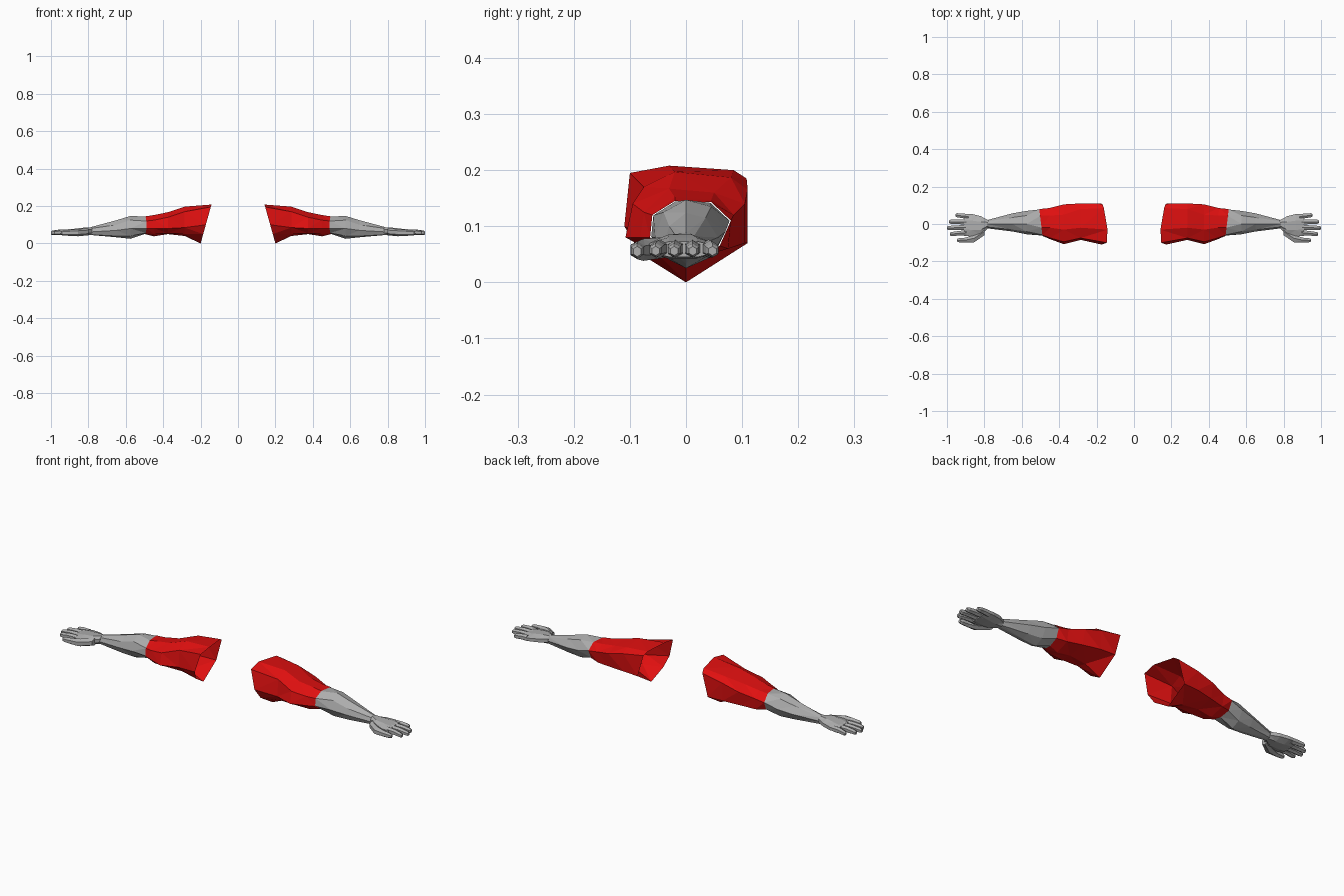
import bpy, bmesh, math

if "Cube" in bpy.data.objects:
    bpy.data.objects.remove(bpy.data.objects["Cube"])


def material(name, rgb):
    m = bpy.data.materials.new(name)
    m.diffuse_color = (*rgb, 1)
    m.use_nodes = True
    m.node_tree.nodes["Principled BSDF"].inputs["Base Color"].default_value = m.diffuse_color
    return m


RED = material("red cloth", (0.74, 0.005, 0.005))
GREY = material("grey skin", (0.42, 0.42, 0.42))


def loft(name, rings, mat, cap_start=False, cap_end=False):
    """Skin matching rings of points and mirror the part to the other arm."""
    bm = bmesh.new()
    loops = [[bm.verts.new(p) for p in ring] for ring in rings]
    n = len(loops[0])
    for a, b in zip(loops, loops[1:]):
        for i in range(n):
            j = (i + 1) % n
            bm.faces.new((a[i], a[j], b[j], b[i]))
    if cap_start:
        bm.faces.new(loops[0])
    if cap_end:
        bm.faces.new(loops[-1])
    bmesh.ops.triangulate(bm, faces=[f for f in bm.faces if len(f.verts) == 4])
    bmesh.ops.recalc_face_normals(bm, faces=bm.faces)
    me = bpy.data.meshes.new(name)
    bm.to_mesh(me)
    bm.free()
    me.materials.append(mat)
    ob = bpy.data.objects.new(name, me)
    bpy.context.collection.objects.link(ob)
    mod = ob.modifiers.new("other arm", 'MIRROR')
    mod.use_mirror_merge = False
    return ob


def section(x, pts, lean=0.0):
    return [(x + lean * y, y, z) for y, z in pts]


def oval(x, cy, cz, hw, hh, n=8):
    """Flattened polygon section across the arm."""
    k = 1 / math.cos(math.pi / n)
    return [(x, cy + hw * k * math.cos(math.tau * (i + .5) / n),
             cz + hh * k * math.sin(math.tau * (i + .5) / n)) for i in range(n)]


# Sleeve: open, slanted and pointed at the shoulder, narrowing to the cuff
# (points run bottom, front, top, back)
shoulder = [(0, 0), (-.08, .05), (-.11, .10), (-.10, .195),
            (-.03, .208), (.085, .20), (.108, .185), (.11, .07)]
chest_fold = [(0, .04), (-.05, .05), (-.085, .085), (-.075, .17),
              (-.02, .197), (.08, .187), (.11, .165), (.105, .07)]
upper_arm = [(0, .05), (-.06, .055), (-.108, .08), (-.095, .14),
             (-.03, .167), (.05, .16), (.105, .14), (.09, .065)]
elbow = [(0, .038), (-.05, .05), (-.082, .08), (-.075, .125),
         (-.02, .152), (.045, .147), (.085, .12), (.075, .06)]
cuff = [(.01, .05), (-.03, .055), (-.064, .08), (-.06, .12),
        (-.02, .145), (.045, .143), (.08, .11), (.06, .065)]
loft("sleeve", [
    [(.2 - .28 * z + .2 * max(y, 0), y, z) for y, z in shoulder],
    section(.285, chest_fold),
    section(.375, upper_arm),
    section(.45, elbow, .05),
    section(.497, cuff, .12),
], RED)

# Forearm: swelling below the elbow and tapering to the wrist
bulge = [(0, .025), (-.03, .04), (-.055, .08), (-.04, .125),
         (0, .147), (.045, .135), (.07, .09), (.045, .045)]
taper = [(0, .033), (-.025, .04), (-.04, .07), (-.03, .10),
         (0, .124), (.035, .115), (.057, .08), (.035, .045)]
wrist = [(0, .045), (-.016, .047), (-.023, .062), (-.016, .08),
         (0, .088), (.014, .082), (.021, .065), (.014, .048)]
loft("forearm", [
    section(.495, [(y * .97, .1 + (z - .1) * .97) for y, z in cuff], .12),
    section(.575, bulge),
    section(.65, taper),
    section(.785, wrist),
], GREY)

# Palm
loft("palm", [
    oval(.78, 0, .066, .021, .021),
    oval(.82, -.01, .064, .052, .021),
    oval(.865, -.007, .061, .060, .019),
    oval(.91, -.004, .059, .059, .014),
], GREY, True, True)

# Fingers: base x, base y, tip x, tip y
fingers = {
    "index_finger": (.895, -.046, .985, -.054),
    "middle_finger": (.895, -.018, 1.0, -.021),
    "ring_finger": (.895, .011, .99, .012),
    "little_finger": (.885, .040, .955, .047),
}
for name, (x0, y0, x1, y1) in fingers.items():
    xm, ym = (x0 + x1) / 2, (y0 + y1) / 2
    loft(name, [
        oval(x0, y0, .060, .014, .014, 6),
        oval(xm, ym, .060, .012, .013, 6),
        oval(x1 - .01, y1, .057, .011, .011, 6),
        oval(x1, y1, .056, .007, .007, 6),
    ], GREY, True, True)

# Thumb: leaves the front edge of the palm and turns forward
loft("thumb", [
    oval(.80, -.040, .062, .020, .016, 6),
    oval(.855, -.076, .058, .022, .017, 6),
    oval(.90, -.086, .057, .013, .014, 6),
    oval(.935, -.087, .056, .011, .012, 6),
    oval(.947, -.087, .055, .007, .008, 6),
], GREY, True, True)
